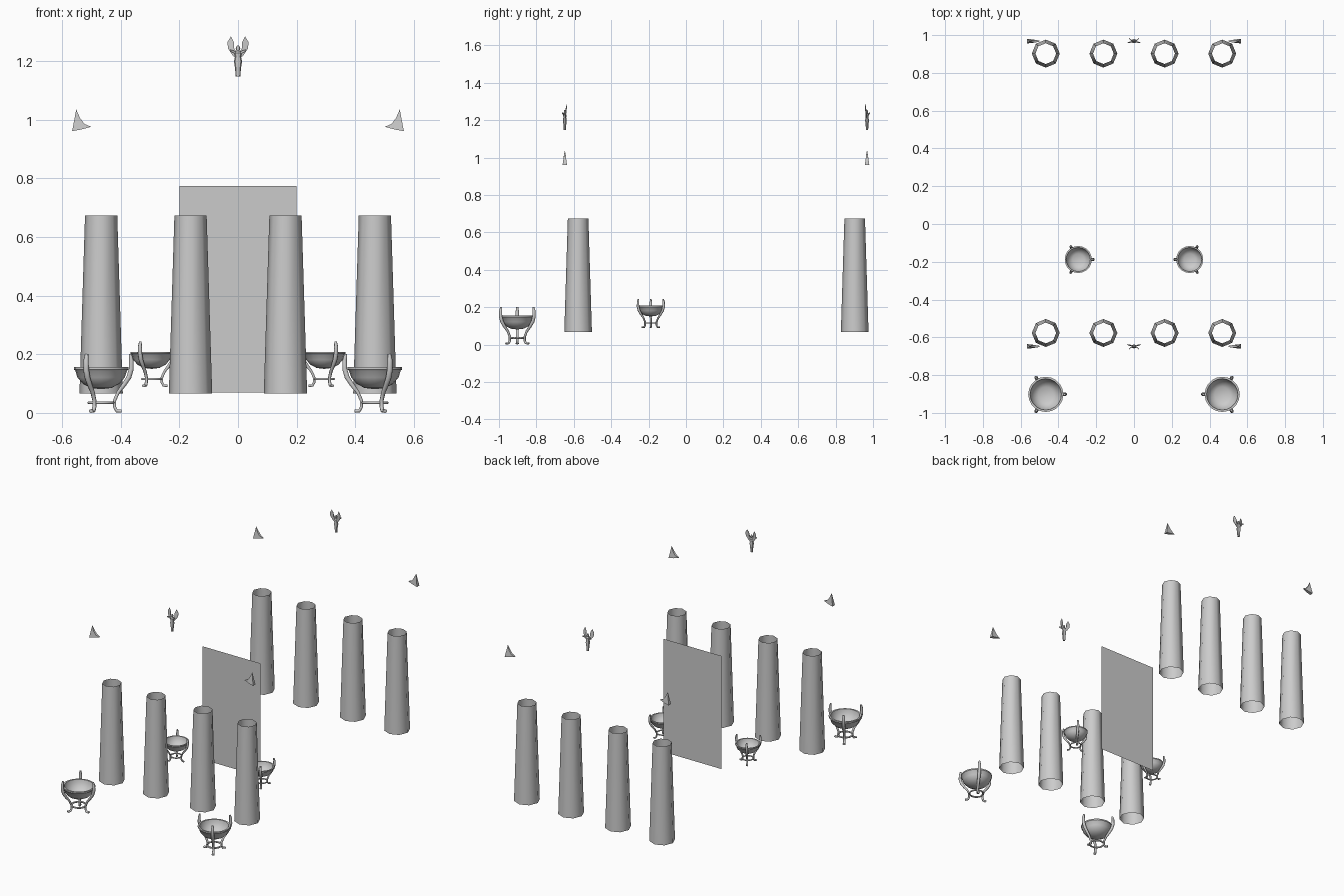
import bpy, bmesh
from math import sin, cos, pi
from mathutils import Vector

if "Cube" in bpy.data.objects:
    bpy.data.objects.remove(bpy.data.objects["Cube"])


def finish(name, bm, smooth=40):
    bmesh.ops.recalc_face_normals(bm, faces=bm.faces)
    me = bpy.data.meshes.new(name)
    bm.to_mesh(me)
    bm.free()
    ob = bpy.data.objects.new(name, me)
    bpy.context.collection.objects.link(ob)
    if smooth:
        bpy.ops.object.select_all(action='DESELECT')
        ob.select_set(True)
        bpy.context.view_layer.objects.active = ob
        bpy.ops.object.shade_smooth_by_angle(angle=smooth * pi / 180)
    return ob


def bridge(bm, rings):
    """Join successive closed rings of vertices with quads."""
    for a, b in zip(rings, rings[1:]):
        n = len(a)
        for i in range(n):
            bm.faces.new((a[i], a[(i + 1) % n], b[(i + 1) % n], b[i]))


def lathe(bm, profile, n, sy=1.0, caps=False):
    rings = [[bm.verts.new((r * cos(2 * pi * i / n), sy * r * sin(2 * pi * i / n), z))
              for i in range(n)] for r, z in profile]
    bridge(bm, rings)
    if caps:
        bm.faces.new(rings[0])
        bm.faces.new(rings[-1])


def tube(bm, path, ang, n=8):
    """Sweep a tube along (r, z, radial half, side half) points in the plane at ang."""
    out, side = Vector((cos(ang), sin(ang), 0)), Vector((-sin(ang), cos(ang), 0))
    up = Vector((0, 0, 1))
    rings = []
    for k, (r, z, hr, hs) in enumerate(path):
        a, b = path[max(k - 1, 0)], path[min(k + 1, len(path) - 1)]
        t = (out * (b[0] - a[0]) + up * (b[1] - a[1])).normalized()
        nrm = t.cross(side)
        c = out * r + up * z
        rings.append([bm.verts.new(c + nrm * hr * cos(2 * pi * (i + .5) / n)
                                   + side * hs * sin(2 * pi * (i + .5) / n)) for i in range(n)])
    bridge(bm, rings)
    bm.faces.new(rings[0])
    bm.faces.new(rings[-1])


def blade(bm, pts, flip=1):
    """Solid from an (x, y, z, half thickness) outline."""
    f = [bm.verts.new((flip * x, y - h, z)) for x, y, z, h in pts]
    b = [bm.verts.new((flip * x, y + h, z)) for x, y, z, h in pts]
    bridge(bm, [f, b])
    bm.faces.new(f)
    bm.faces.new(b)


# Open, tapered eight-sided columns
for y in (-0.577, 0.902):
    for x in (-0.467, -0.162, 0.162, 0.467):
        bm = bmesh.new()
        lathe(bm, [(0.074, 0.066), (0.055, 0.673)], 8)
        finish("column", bm, 60).location = (x, y, 0)

# Inner doorway panel
bm = bmesh.new()
bm.faces.new([bm.verts.new((x, -0.062, z)) for x, z in
              ((-0.2, 0.069), (0.2, 0.069), (0.2, 0.775), (-0.2, 0.775))])
finish("doorway_panel", bm, 0)

# Tripod braziers: bowl, three curved legs and a tie ring
BOWL = [(0.003, 0.081), (0.035, 0.085), (0.062, 0.099), (0.081, 0.121), (0.088, 0.144),
        (0.093, 0.148), (0.093, 0.156), (0.083, 0.156), (0.079, 0.136), (0.062, 0.108),
        (0.04, 0.095), (0.003, 0.093)]
LEG = [(0.099, 0.201, 0.005, 0.006), (0.103, 0.18, 0.008, 0.009), (0.103, 0.15, 0.009, 0.01),
       (0.095, 0.122, 0.009, 0.01), (0.078, 0.096, 0.008, 0.009), (0.058, 0.07, 0.006, 0.008),
       (0.046, 0.043, 0.006, 0.007), (0.046, 0.02, 0.006, 0.007), (0.053, 0.007, 0.006, 0.008),
       (0.07, 0.006, 0.006, 0.009)]
TIE = [(0.042 + 0.005 * cos(pi * i / 3), 0.035 + 0.005 * sin(pi * i / 3)) for i in range(7)]


def brazier(x, y, z, s):
    turn = 0 if x < 0 else pi
    parts = []
    bm = bmesh.new()
    lathe(bm, BOWL, 20, caps=True)
    parts.append(finish("brazier_bowl", bm))
    bm = bmesh.new()
    lathe(bm, TIE, 16)
    bmesh.ops.remove_doubles(bm, verts=bm.verts, dist=1e-5)
    parts.append(finish("brazier_tie_ring", bm, 70))
    for k in range(3):
        bm = bmesh.new()
        tube(bm, LEG, turn + 2 * pi * k / 3)
        parts.append(finish("brazier_leg", bm, 60))
    for p in parts:
        p.location, p.scale = (x, y, z), (s, s, s)


for s in (-1, 1):
    brazier(s * 0.467, -0.902, 0, 1)
    brazier(s * 0.295, -0.188, 0.088, 0.77)

# Roof ornaments at both gable ends: winged figure and corner crests
WING = [(0.004, 0.002, 1.205, 0.003), (0.02, 0.004, 1.222, 0.002), (0.034, 0.008, 1.243, 0.001),
        (0.036, 0.01, 1.265, 0.001), (0.024, 0.009, 1.285, 0.001), (0.014, 0.006, 1.265, 0.001),
        (0.013, 0.004, 1.243, 0.002), (0.004, 0.002, 1.23, 0.003)]
ARM = [(0.004, 0, 1.228, 0.003), (0.012, -0.003, 1.226, 0.003), (0.027, -0.014, 1.234, 0.002),
       (0.026, -0.014, 1.24, 0.002), (0.012, -0.003, 1.235, 0.003)]
CREST = [(0.566, 0, 0.961, 0.012), (0.552, 0, 1.035, 0.001), (0.539, 0, 1.006, 0.006),
         (0.524, 0, 0.986, 0.007), (0.501, 0, 0.976, 0.003), (0.535, 0, 0.967, 0.009)]
FIGURE = [(0.008, 1.147), (0.01, 1.175), (0.014, 1.2), (0.01, 1.215), (0.013, 1.228),
          (0.005, 1.235), (0.008, 1.243), (0.004, 1.253)]
for y, rot in ((-0.648, 0), (0.968, pi)):
    parts = []
    bm = bmesh.new()
    lathe(bm, FIGURE, 8, 0.75, True)
    parts.append(finish("roof_figure_body", bm))
    for s in (-1, 1):
        for name, pts in (("roof_figure_wing", WING), ("roof_figure_arm", ARM),
                          ("corner_crest", CREST)):
            bm = bmesh.new()
            blade(bm, pts, s)
            parts.append(finish(name, bm, 30))
    for p in parts:
        p.location.y, p.rotation_euler.z = y, rot
